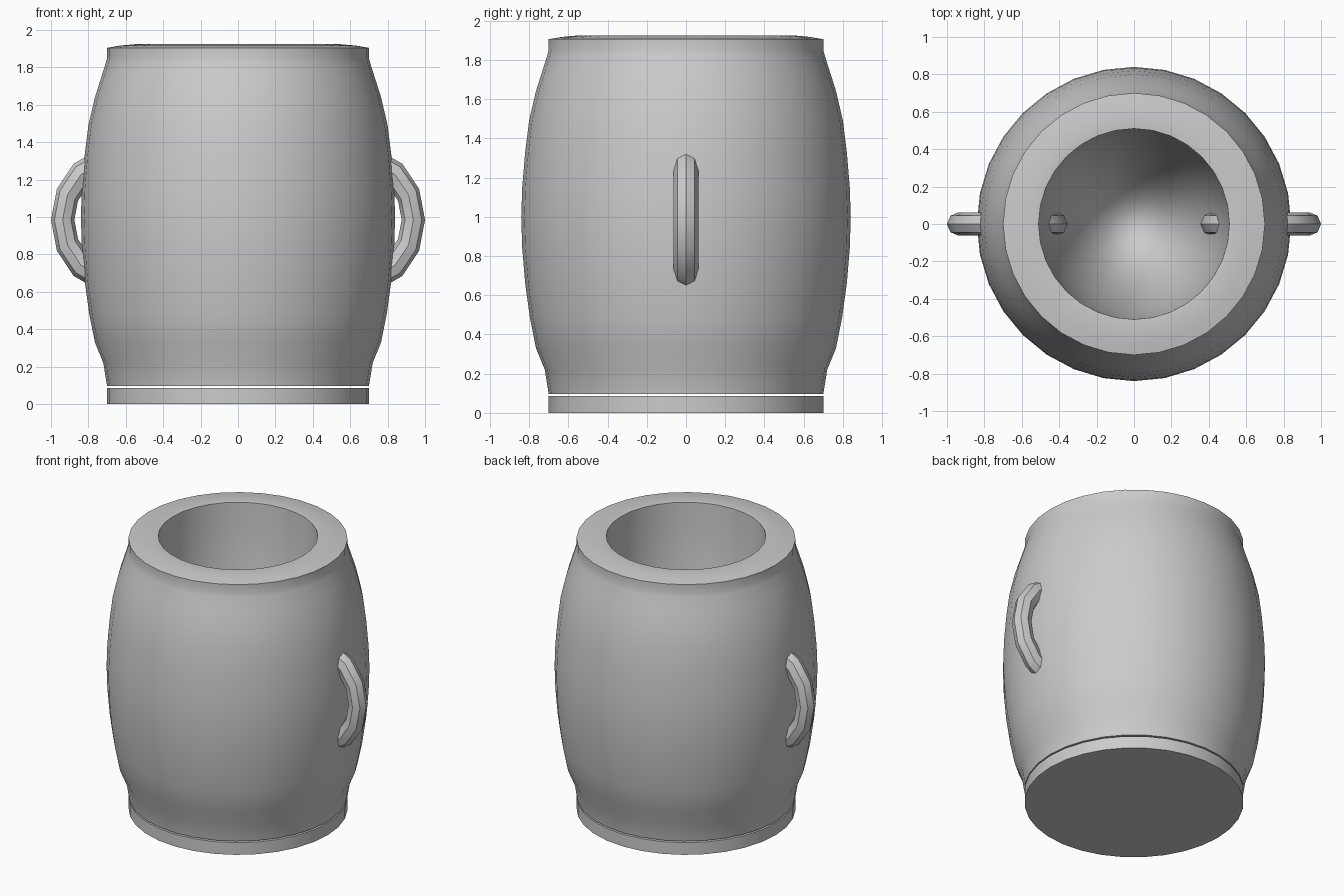
import bpy, bmesh, math

if "Cube" in bpy.data.objects:
    bpy.data.objects.remove(bpy.data.objects["Cube"])

SIDES = 32


def smooth(obj):
    bpy.ops.object.select_all(action='DESELECT')
    obj.select_set(True)
    bpy.context.view_layer.objects.active = obj
    bpy.ops.object.shade_smooth_by_angle(angle=math.radians(40))


def lathe(name, profile):
    """Spin a closed (radius, z) profile, from axis to axis, about z."""
    bm = bmesh.new()
    verts = [bm.verts.new((r, 0, z)) for r, z in profile]
    edges = [bm.edges.new(pair) for pair in zip(verts, verts[1:])]
    bmesh.ops.spin(bm, geom=verts + edges, cent=(0, 0, 0), axis=(0, 0, 1),
                   angle=2 * math.pi, steps=SIDES)
    bmesh.ops.remove_doubles(bm, verts=bm.verts, dist=0.0005)
    bmesh.ops.recalc_face_normals(bm, faces=bm.faces)
    mesh = bpy.data.meshes.new(name)
    bm.to_mesh(mesh)
    bm.free()
    obj = bpy.data.objects.new(name, mesh)
    bpy.context.collection.objects.link(obj)
    smooth(obj)
    return obj


# Barrel body: bulging outside, raised rim, deep rounded hollow
outside = [(0, 0.096), (0.70, 0.096), (0.72, 0.22), (0.765, 0.33),
           (0.795, 0.48), (0.82, 0.66), (0.835, 0.84), (0.84, 1.0),
           (0.835, 1.15), (0.82, 1.33), (0.80, 1.49), (0.765, 1.64),
           (0.735, 1.735), (0.708, 1.82), (0.70, 1.85), (0.70, 1.905)]
rim = [(0.63, 1.917), (0.54, 1.925)]
hollow = [(0.51 * math.cos(a), 1.922 - 1.50 * math.sin(a))
          for a in (i * math.pi / 24 for i in range(12))] + [(0, 0.422)]
lathe("barrel_body", outside + rim + hollow)

# Separate base disc below a thin gap
lathe("base_disc", [(0, 0), (0.70, 0), (0.70, 0.086), (0, 0.086)])

# Ring handles passing through both sides
for side, label in ((-1, "left"), (1, "right")):
    bpy.ops.mesh.primitive_torus_add(
        major_segments=14, minor_segments=8, major_radius=0.26, minor_radius=0.0625,
        location=(side * 0.6775, 0, 0.985),
        rotation=(math.pi / 2, 0, 0 if side > 0 else math.pi))
    handle = bpy.context.object
    handle.name = label + "_handle"
    handle.scale = (1, 1.19, 1)
    smooth(handle)
